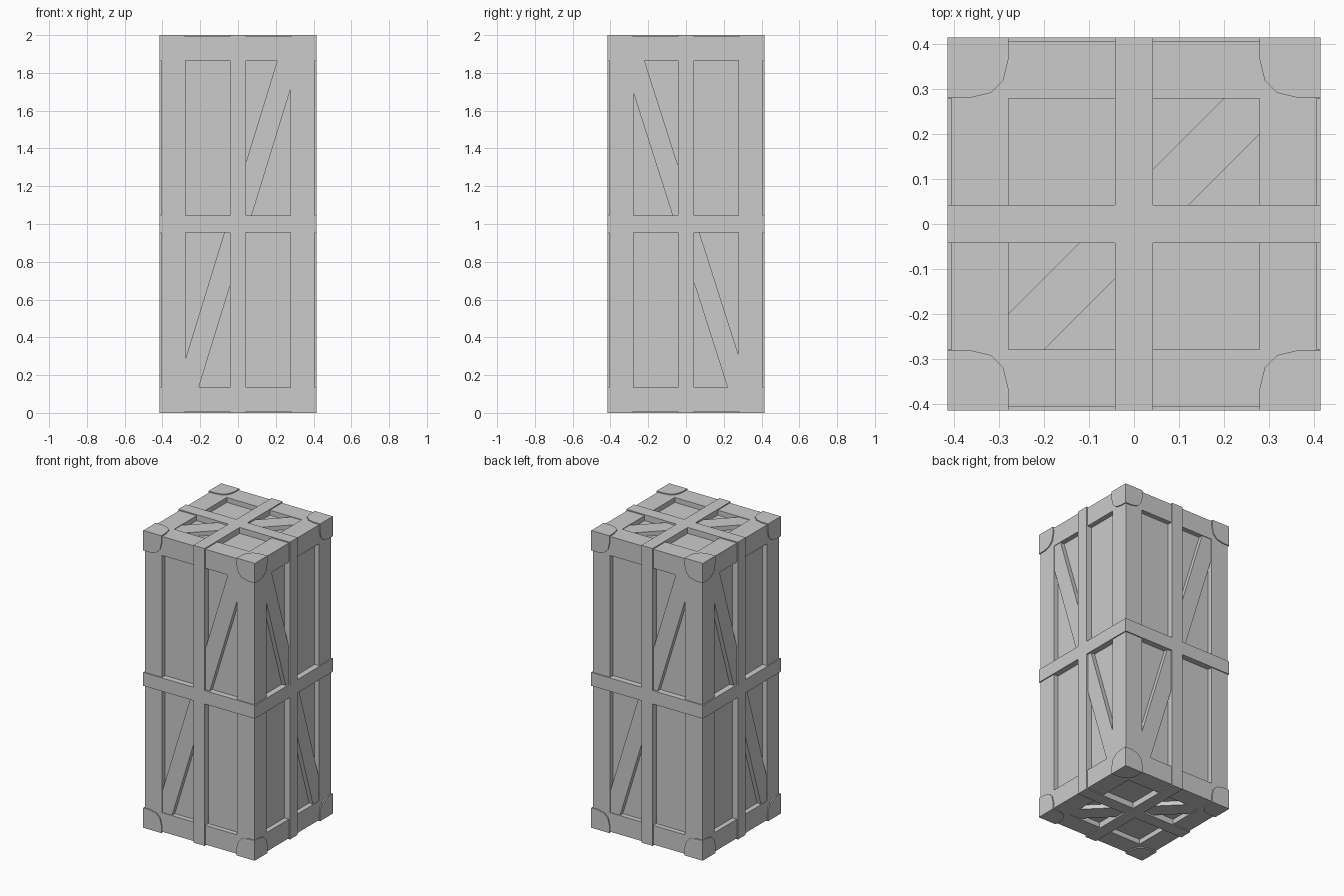
import bpy, bmesh
from mathutils import Matrix, Vector

if "Cube" in bpy.data.objects:
    bpy.data.objects.remove(bpy.data.objects["Cube"])

C = Vector((0, 0, 1))             # crate centre
OUT, TOP = 0.415, 1.0             # outer half sizes (bands and corner caps)
FR, FRZ = 0.408, 0.993            # frame half sizes
WIN, WINZ = 0.279, 0.865          # window opening half sizes
DEPTH = 0.033                     # recess depth of panels
T = 0.02                          # corner cap plate thickness
X, Y, Z = Vector((1, 0, 0)), Vector((0, 1, 0)), Vector((0, 0, 1))


def finish(name, bm):
    bmesh.ops.recalc_face_normals(bm, faces=bm.faces)
    me = bpy.data.meshes.new(name)
    bm.to_mesh(me)
    bm.free()
    ob = bpy.data.objects.new(name, me)
    ob.location = C
    bpy.context.collection.objects.link(ob)


def box(bm, lo, hi):
    lo, hi = Vector(lo), Vector(hi)
    m = Matrix.Translation((lo + hi) / 2) @ Matrix.Diagonal((hi - lo).to_4d())
    m[3][3] = 1
    bmesh.ops.create_cube(bm, size=1, matrix=m)


def prism(bm, pts, u, v, w0, w1):
    n = u.cross(v)
    a = [bm.verts.new(u * p + v * q + n * w0) for p, q in pts]
    b = [bm.verts.new(u * p + v * q + n * w1) for p, q in pts]
    bm.faces.new(a)
    bm.faces.new(b)
    for i in range(len(pts)):
        j = (i + 1) % len(pts)
        bm.faces.new((a[i], a[j], b[j], b[i]))


# inner panels
bm = bmesh.new()
p, pz = FR - DEPTH, FRZ - DEPTH
box(bm, (-p, -p, -pz), (p, p, pz))
finish("inner_panels", bm)

# edge beams of the frame
bm = bmesh.new()
for s in (-1, 1):
    for t in (-1, 1):
        a = sorted((s * WIN, s * FR))
        b = sorted((t * WIN, t * FR))
        c = sorted((t * WINZ, t * FRZ))
        box(bm, (a[0], b[0], -FRZ), (a[1], b[1], FRZ))
        box(bm, (a[0], -WIN, c[0]), (a[1], WIN, c[1]))
        box(bm, (-WIN, a[0], c[0]), (WIN, a[1], c[1]))
finish("frame_beams", bm)

# raised centre bands running round the crate in three planes
bm = bmesh.new()
B, BZ = 0.042, 0.045
box(bm, (-OUT, -OUT, -BZ), (OUT, OUT, BZ))
for s in (-1, 1):
    z = sorted((s * BZ, s * TOP))
    box(bm, (-B, -OUT, z[0]), (B, OUT, z[1]))
    for t in (-1, 1):
        x = sorted((t * B, t * OUT))
        box(bm, (x[0], -B, z[0]), (x[1], B, z[1]))
finish("centre_bands", bm)

# faces: u, v, window half height, outer distance, cap extents,
#        brace slope, brace half height
SIDE_F = (WINZ, OUT, OUT - T, TOP - T, 3.25, 0.19)
SIDE_R = (WINZ, OUT, OUT, TOP - T, -3.13, 0.177)
CAP = (WIN, TOP, OUT, OUT, 1.0, 0.08)
faces = [(X, Z) + SIDE_F, (-X, Z) + SIDE_F, (Y, Z) + SIDE_R, (-Y, Z) + SIDE_R,
         (X, Y) + CAP, (X, -Y) + CAP]

braces, caps = bmesh.new(), bmesh.new()
for u, v, wv, dist, eu, ev, slope, h in faces:
    # diagonal brace clipped to the opening
    k, f = abs(slope), (1 if slope > 0 else -1)
    half = [(WIN, wv), ((wv - h) / k, wv), (-WIN, -k * WIN + h)]
    pts = [(f * a, b) for a, b in half + [(-a, -b) for a, b in half]]
    w = dist - (OUT - FR)
    prism(braces, pts, u, v, w - DEPTH - 0.01, w - 0.004)
    # rounded corner plates
    iv = wv if wv == WINZ else 0.28
    lim = 1.0 if wv == WINZ else OUT
    arc = [(0.0, 0.05), (0.011, 0.0), (0.0, 0.0)]
    arc = [(0.28, lim - 0.05), (0.291, lim - 0.095), (0.319, lim - 0.123),
           (0.365, iv + 0.001)]
    out = [(eu, iv + 0.001)] + [(eu, ev), (0.28, ev)] + arc
    for s in (-1, 1):
        for t in (-1, 1):
            prism(caps, [(s * a, t * b) for a, b in out], u, v, dist - T, dist)
finish("diagonal_braces", braces)
finish("corner_caps", caps)
